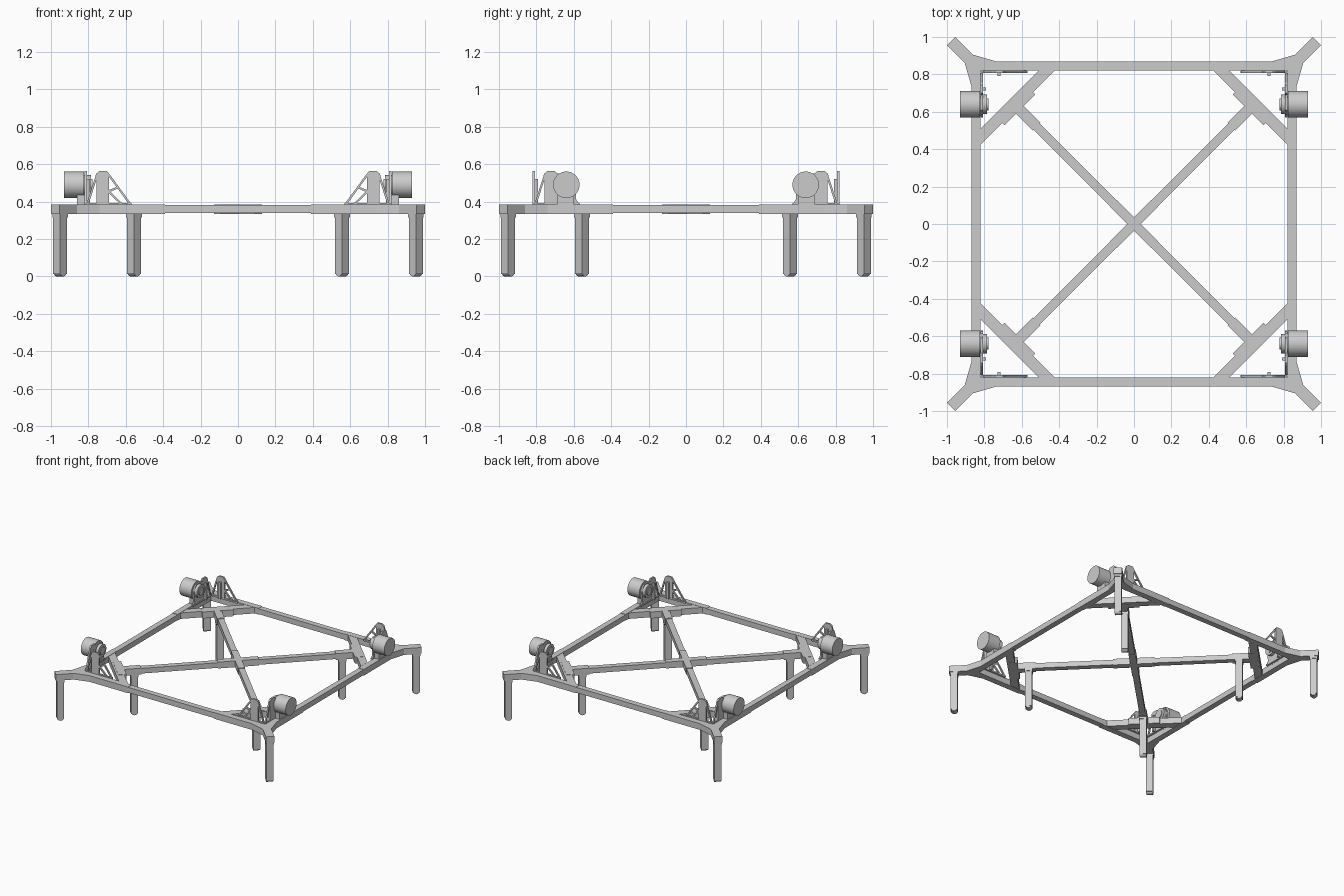
import bpy
import bmesh
from math import radians
from mathutils import Vector, Matrix

cube = bpy.data.objects.get("Cube")
if cube:
    bpy.data.objects.remove(cube)

grey = bpy.data.materials.new("plain_grey")
grey.use_nodes = True
grey.diffuse_color = (0.6, 0.6, 0.6, 1)
grey.node_tree.nodes["Principled BSDF"].inputs["Base Color"].default_value = (0.6, 0.6, 0.6, 1)


def finish(name, bm):
    bmesh.ops.recalc_face_normals(bm, faces=bm.faces)
    mesh = bpy.data.meshes.new(name)
    bm.to_mesh(mesh)
    bm.free()
    mesh.materials.append(grey)
    obj = bpy.data.objects.new(name, mesh)
    bpy.context.collection.objects.link(obj)
    return obj


def prism(name, outline, low, high, place=lambda u, v, w: (u, v, w)):
    """Extrude a flat outline between two levels; place maps it into space."""
    bm = bmesh.new()
    face = bm.faces.new([bm.verts.new((u, v, low)) for u, v in outline])
    top = bmesh.ops.extrude_face_region(bm, geom=[face])["geom"]
    for v in top:
        if isinstance(v, bmesh.types.BMVert):
            v.co.z = high
    for v in bm.verts:
        v.co = place(*v.co)
    return finish(name, bm)


def strip(start, end, width):
    """Outline of a straight bar between two points."""
    a, b = Vector(start), Vector(end)
    side = (b - a).normalized().orthogonal() * width / 2
    return [a + side, b + side, b - side, a - side]


def cylinder(name, center, radius, length, axis, segments=32):
    bm = bmesh.new()
    turn = Vector(axis).to_track_quat('Z', 'Y').to_matrix().to_4x4()
    bmesh.ops.create_cone(bm, cap_ends=True, segments=segments, radius1=radius,
                          radius2=radius, depth=length,
                          matrix=Matrix.Translation(center) @ turn)
    obj = finish(name, bm)
    bpy.ops.object.select_all(action='DESELECT')
    bpy.context.view_layer.objects.active = obj
    obj.select_set(True)
    bpy.ops.object.shade_smooth_by_angle(angle=radians(35))
    return obj


# Perimeter beams and central cross
for s, label in ((1, "left"), (-1, "right")):
    prism(label + "_side_beam", strip((s * .845, -.75), (s * .845, .75), .046), .338, .382)
for s, label in ((1, "back"), (-1, "front")):
    prism(label + "_beam", strip((-.75, s * .845), (.75, s * .845), .046), .338, .382)
    prism(label + "_diagonal_beam", strip((-.62, -.62 * s), (.62, .62 * s), .046), .338, .38)
    prism(label + "_center_sleeve", strip((-.11, -.11 * s), (.11, .11 * s), .052), .334, .386)

# Corner outline: arm flaring into both perimeter beams
half = [(.955, 1), (.86, .905), (.74, .87), (.39, .87), (.39, .822), (.82, .82)]
corner = half + [(y, x) for x, y in reversed(half[:-1])]
brace = [(.425, .82), (.51, .82), (.82, .51), (.82, .425)]

for sx, left in ((1, "left"), (-1, "right")):
    for sy, back in ((1, "back"), (-1, "front")):
        tag = back + "_" + left + "_"

        def flat(u, v, w):
            return (sx * u, sy * v, w)

        def back_plane(u, v, w):
            return (sx * u, sy * w, v)

        def side_plane(u, v, w):
            return (sx * w, sy * u, v)

        # Corner joint, brace and sleeves
        prism(tag + "corner_joint", corner, .334, .385, flat)
        prism(tag + "corner_brace", brace, .335, .384, flat)
        prism(tag + "diagonal_sleeve", strip((.52, .52), (.64, .64), .058), .333, .385, flat)
        prism(tag + "brace_sleeve", strip((.55, .715), (.715, .55), .062), .333, .386, flat)

        # Legs with rounded feet
        for pos, kind in ((.951, "outer"), (.556, "inner")):
            d = .0187
            prism(tag + kind + "_leg", strip((pos - d, pos - d), (pos + d, pos + d), .053),
                  .014, .345, flat)
            prism(tag + kind + "_leg_collar",
                  strip((pos - .021, pos - .021), (pos + .021, pos + .021), .058), .315, .345, flat)
            cylinder(tag + kind + "_foot", (sx * pos, sy * pos, .025), .025, .05,
                     (sx, -sy, 0), 16)

        # Triangular brackets on both inner edges of the corner
        for plane, kind in ((back_plane, "end"), (side_plane, "side")):
            tower = [(.69, .38), (.69, .55), (.7, .563), (.742, .563), (.757, .55), (.757, .38)]
            prism(tag + kind + "_bracket_tower", tower, .808, .822, plane)
            struts = (((.692, .545), (.575, .385)), ((.692, .455), (.62, .385)),
                      ((.692, .455), (.645, .475)), ((.752, .55), (.805, .385)))
            for i, (a, b) in enumerate(struts):
                prism(tag + kind + "_bracket_strut_" + str(i + 1), strip(a, b, .011),
                      .808, .82, plane)
            prism(tag + kind + "_bracket_base", strip((.57, .387), (.815, .387), .012),
                  .806, .822, plane)
            prism(tag + kind + "_bracket_rib", strip((.722, .385), (.722, .52), .016),
                  .79, .81, plane)

        # Motor with flange, mounting plate and support block
        cylinder(tag + "motor", (sx * .877, sy * .64, .49), .071, .108, (sx, 0, 0))
        cylinder(tag + "motor_flange", (sx * .81, sy * .64, .49), .052, .05, (sx, 0, 0))
        cylinder(tag + "motor_hub", (sx * .796, sy * .64, .49), .032, .034, (sx, 0, 0))
        prism(tag + "motor_plate",
              [(.59, .38), (.585, .5), (.61, .55), (.72, .55), (.72, .38)], .808, .82, side_plane)
        prism(tag + "motor_support", strip((.6, .405), (.69, .405), .06), .82, .862, side_plane)
